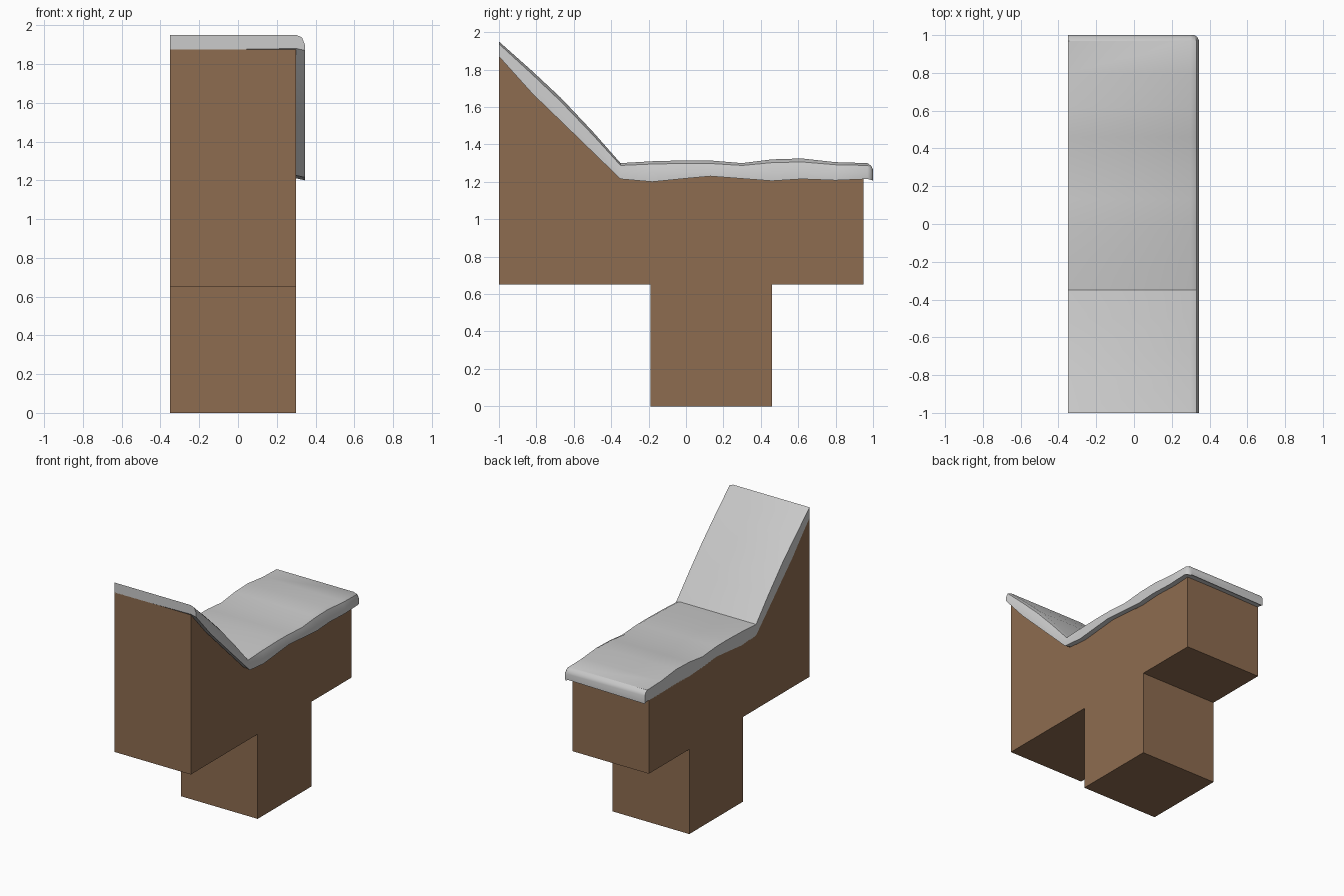
import bpy, bmesh

if "Cube" in bpy.data.objects:
    bpy.data.objects.remove(bpy.data.objects["Cube"])

LEFT, WALL, LIP = -0.35, 0.30, 0.345

# rows along the length: y, underside z, lip corner z, top z, outer lip x
ROWS = [
    (-1.00, 1.87, 1.90, 1.95, LIP), (-0.82, 1.67, 1.72, 1.79, LIP),
    (-0.67, 1.525, 1.57, 1.65, LIP), (-0.50, 1.36, 1.40, 1.47, LIP),
    (-0.35, 1.215, 1.25, 1.30, LIP), (-0.18, 1.20, 1.25, 1.31, LIP),
    (0.00, 1.218, 1.25, 1.315, LIP), (0.13, 1.23, 1.25, 1.314, LIP),
    (0.30, 1.217, 1.25, 1.30, LIP), (0.46, 1.205, 1.25, 1.32, LIP),
    (0.62, 1.215, 1.25, 1.325, LIP), (0.80, 1.208, 1.25, 1.305, LIP),
    (0.97, 1.215, 1.25, 1.30, LIP), (0.99, 1.21, 1.25, 1.285, 0.335),
    (1.00, 1.205, 1.24, 1.265, 0.32),
]


def loft(name, rings):
    """Join equal rings of points into a closed solid."""
    bm = bmesh.new()
    loops = [[bm.verts.new(p) for p in ring] for ring in rings]
    n = len(loops[0])
    for a, b in zip(loops, loops[1:]):
        for i in range(n):
            j = (i + 1) % n
            bm.faces.new((a[i], a[j], b[j], b[i]))
    bm.faces.new(loops[0])
    bm.faces.new(loops[-1])
    bmesh.ops.recalc_face_normals(bm, faces=bm.faces)
    mesh = bpy.data.meshes.new(name)
    bm.to_mesh(mesh)
    bm.free()
    ob = bpy.data.objects.new(name, mesh)
    bpy.context.collection.objects.link(ob)
    return ob


# earth body: T-shaped side profile under a wavy, sloping top
profile = [(-1, 0.65), (-0.19, 0.65), (-0.19, 0), (0.46, 0), (0.46, 0.65), (0.95, 0.65), (0.95, 1.22)]
profile += [(y, low + 0.005) for y, low, *_ in reversed(ROWS) if y < 0.95]
body = loft("earth_body", [[(x, y, z) for y, z in profile] for x in (LEFT, WALL)])
earth = bpy.data.materials.new("earth")
earth.diffuse_color = (0.27, 0.15, 0.08, 1)
earth.use_nodes = True
earth.node_tree.nodes["Principled BSDF"].inputs["Base Color"].default_value = earth.diffuse_color
body.data.materials.append(earth)

# top layer: flush on the left, rounded overhanging lip on the right and back
rings = []
for y, low, corner, top, out in ROWS:
    rings.append([
        (LEFT, y, low), (LEFT, y, top), (min(WALL, out - 0.02), y, top),
        (out - 0.015, y, top * 0.75 + corner * 0.25), (out, y, corner),
        (out, y, low), (min(WALL, out - 0.02), y, low + 0.01),
    ])
cover = loft("top_layer", rings)

# smooth the cover, keep its creases sharp
bpy.ops.object.select_all(action='DESELECT')
cover.select_set(True)
bpy.context.view_layer.objects.active = cover
bpy.ops.object.shade_smooth_by_angle(angle=0.6)
